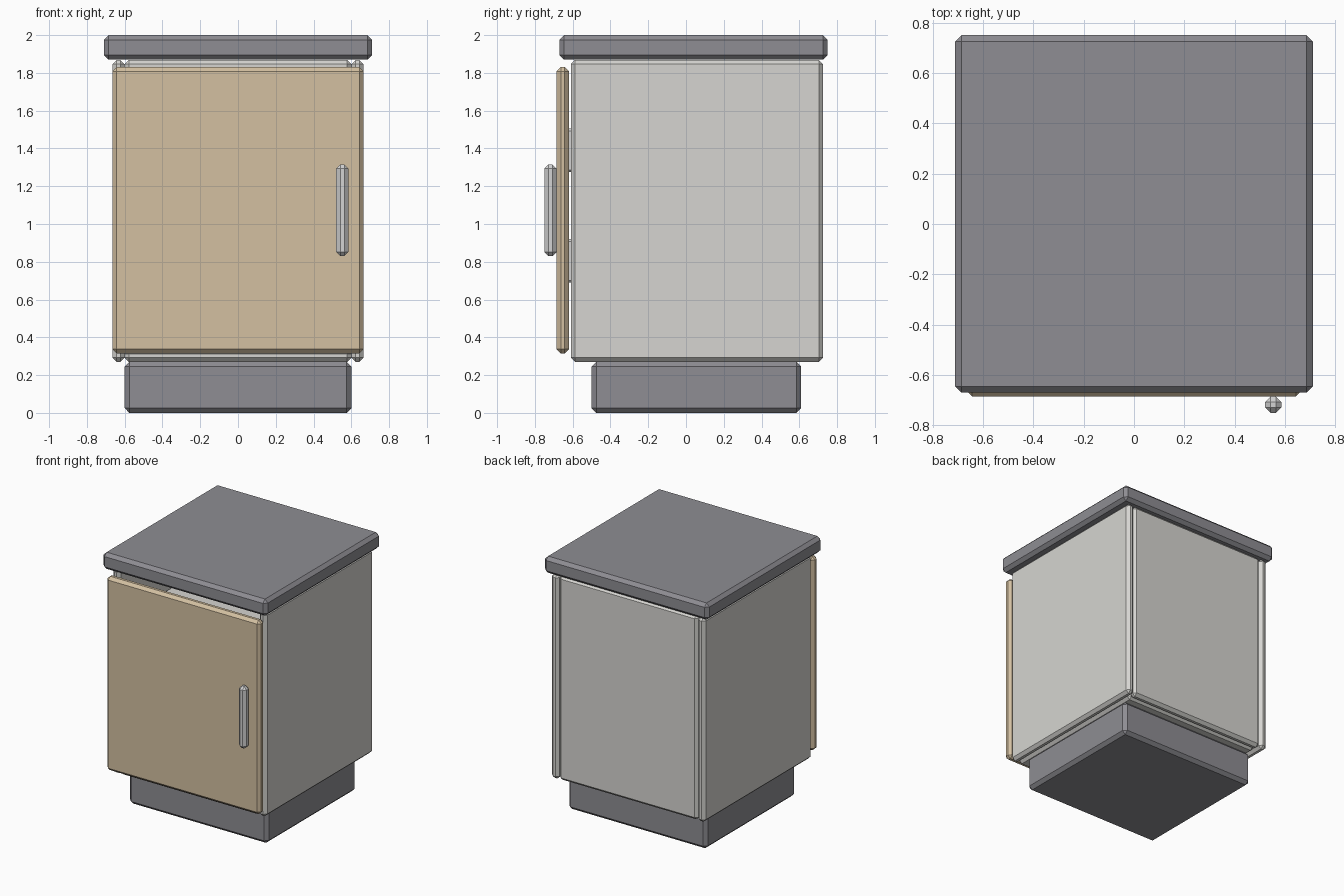
import bpy, bmesh

if "Cube" in bpy.data.objects:
    bpy.data.objects.remove(bpy.data.objects["Cube"])


def material(name, rgb):
    """Flat colour from sRGB 0-255 values."""
    m = bpy.data.materials.new(name)
    lin = [((c / 255 + 0.055) / 1.055) ** 2.4 for c in rgb]
    m.diffuse_color = (*lin, 1)
    m.use_nodes = True
    m.node_tree.nodes["Principled BSDF"].inputs["Base Color"].default_value = m.diffuse_color
    return m


GREY = material("dark grey", (142, 141, 147))
PANEL = material("light panel", (214, 213, 209))
WOOD = material("pale wood", (211, 192, 161))
METAL = material("light metal", (212, 212, 212))


def block(name, x, y, z, mat, chamfer=0.022):
    """Chamfered box given as (min, max) ranges."""
    bm = bmesh.new()
    bmesh.ops.create_cube(bm, size=1)
    for v in bm.verts:
        for i, (lo, hi) in enumerate((x, y, z)):
            v.co[i] = hi if v.co[i] > 0 else lo
    bmesh.ops.bevel(bm, geom=bm.edges[:], offset=chamfer, segments=1,
                    affect='EDGES', clamp_overlap=True)
    bmesh.ops.recalc_face_normals(bm, faces=bm.faces[:])
    me = bpy.data.meshes.new(name)
    bm.to_mesh(me)
    bm.free()
    me.materials.append(mat)
    ob = bpy.data.objects.new(name, me)
    bpy.context.collection.objects.link(ob)
    return ob


# Base and worktop
block("plinth", (-0.6, 0.6), (-0.5, 0.61), (0, 0.27), GREY, 0.025)
block("worktop", (-0.71, 0.71), (-0.67, 0.75), (1.87, 2.0), GREY, 0.025)

# Carcass: two sides, floor, back and an inner shelf, open at the front
for side, s in (("left", -1), ("right", 1)):
    xs = sorted((s * 0.6, s * 0.665))
    block(side + "_side_panel", xs, (-0.61, 0.725), (0.27, 1.868), PANEL)
block("floor_panel", (-0.6, 0.6), (-0.61, 0.66), (0.27, 0.335), PANEL)
block("back_panel", (-0.6, 0.6), (0.655, 0.72), (0.27, 1.868), PANEL)
block("shelf", (-0.6, 0.6), (-0.5, 0.655), (1.44, 1.5), PANEL)

# Door with handle, hung on two hinges at the left
block("door", (-0.665, 0.665), (-0.685, -0.62), (0.315, 1.83), WOOD)
block("door_handle", (0.52, 0.585), (-0.75, -0.685), (0.83, 1.315), METAL)
for name, z in (("lower_hinge", 0.805), ("upper_hinge", 1.39)):
    block(name, (-0.625, -0.575), (-0.635, -0.595), (z - 0.115, z + 0.115),
          METAL, 0.012)
